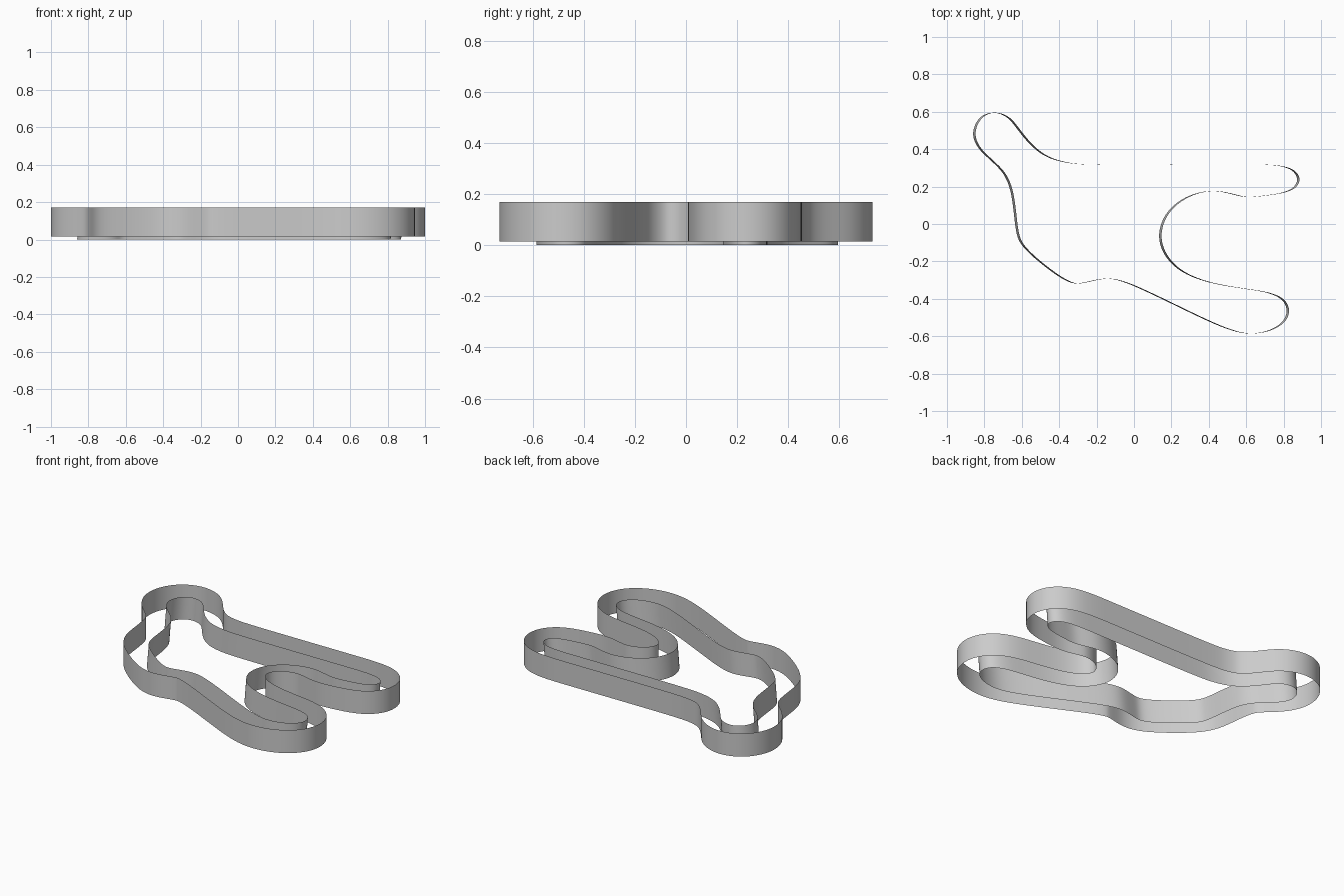
import bpy, bmesh
from mathutils import Vector

if "Cube" in bpy.data.objects:
    bpy.data.objects.remove(bpy.data.objects["Cube"])

# Inner circuit outline, counter-clockwise from the right-hand tip
PTS = [(.881, .24), (.855, .285), (.79, .31), (.68, .318), (.57, .318), (.2, .317),
       (-.24, .317), (-.36, .328), (-.47, .362), (-.555, .43), (-.62, .51), (-.67, .57),
       (-.745, .598), (-.82, .57), (-.857, .485), (-.83, .41), (-.765, .345),
       (-.695, .275), (-.655, .185), (-.635, .05), (-.62, -.06), (-.59, -.12),
       (-.48, -.22), (-.37, -.297), (-.31, -.319), (-.25, -.31), (-.15, -.29),
       (-.06, -.305), (.1, -.374), (.35, -.495), (.5, -.56), (.61, -.587), (.72, -.572),
       (.8, -.525), (.825, -.465), (.8, -.405), (.72, -.367), (.6, -.347), (.4, -.312),
       (.25, -.25), (.165, -.16), (.138, -.06), (.17, .045), (.25, .125), (.35, .168),
       (.44, .177), (.52, .162), (.6, .143), (.7, .152), (.8, .168), (.86, .195)]
OFFSET = 0.133


def spline(points, steps=8):
    """Closed centripetal Catmull-Rom curve."""
    p = [Vector(q) for q in points]
    n, out = len(p), []
    for i in range(n):
        a, b, c, d = (p[(i + k) % n] for k in (-1, 0, 1, 2))
        t1 = (b - a).length ** .5
        t2 = t1 + (c - b).length ** .5
        t3 = t2 + (d - c).length ** .5
        for s in range(steps):
            t = t1 + (t2 - t1) * s / steps
            a1 = a.lerp(b, t / t1)
            a2 = b.lerp(c, (t - t1) / (t2 - t1))
            a3 = c.lerp(d, (t - t2) / (t3 - t2))
            b1 = a1.lerp(a2, t / t2)
            b2 = a2.lerp(a3, (t - t1) / (t3 - t1))
            out.append(b1.lerp(b2, (t - t1) / (t2 - t1)))
    return out


def smooth(pts, rounds):
    for _ in range(rounds):
        n = len(pts)
        pts = [pts[i - 1] * .25 + pts[i] * .5 + pts[(i + 1) % n] * .25 for i in range(n)]
    return pts


def offset(pts, d):
    n, out = len(pts), []
    for i in range(n):
        t = (pts[(i + 1) % n] - pts[i - 1]).normalized()
        out.append(pts[i] + Vector((t.y, -t.x)) * d)
    return out


def fit(pts, hx, hy):
    """Centre the loop and scale it to the given half sizes."""
    xs, ys = [p.x for p in pts], [p.y for p in pts]
    cx, cy = (max(xs) + min(xs)) / 2, (max(ys) + min(ys)) / 2
    sx, sy = 2 * hx / (max(xs) - min(xs)), 2 * hy / (max(ys) - min(ys))
    return [Vector(((p.x - cx) * sx, (p.y - cy) * sy)) for p in pts]


def wall(name, pts, z0, z1, lean=0.0):
    """Thin sheet wall; lean shifts the bottom left and the top right."""
    bm = bmesh.new()
    lo = [bm.verts.new((p.x - lean, p.y, z0)) for p in pts]
    hi = [bm.verts.new((p.x + lean, p.y, z1)) for p in pts]
    n = len(pts)
    for i in range(n):
        j = (i + 1) % n
        bm.faces.new((lo[i], lo[j], hi[j], hi[i])).smooth = True
    me = bpy.data.meshes.new(name)
    bm.to_mesh(me)
    bm.free()
    ob = bpy.data.objects.new(name, me)
    bpy.context.collection.objects.link(ob)


inner = smooth(spline(PTS), 12)
# Inner barrier, leaning slightly sideways
wall("inner_track_wall", inner, 0.0, 0.155, 0.0065)
# Outer barrier, upright and slightly higher
wall("outer_track_wall", fit(smooth(offset(inner, OFFSET), 6), 1.0, 0.73), 0.015, 0.17)
